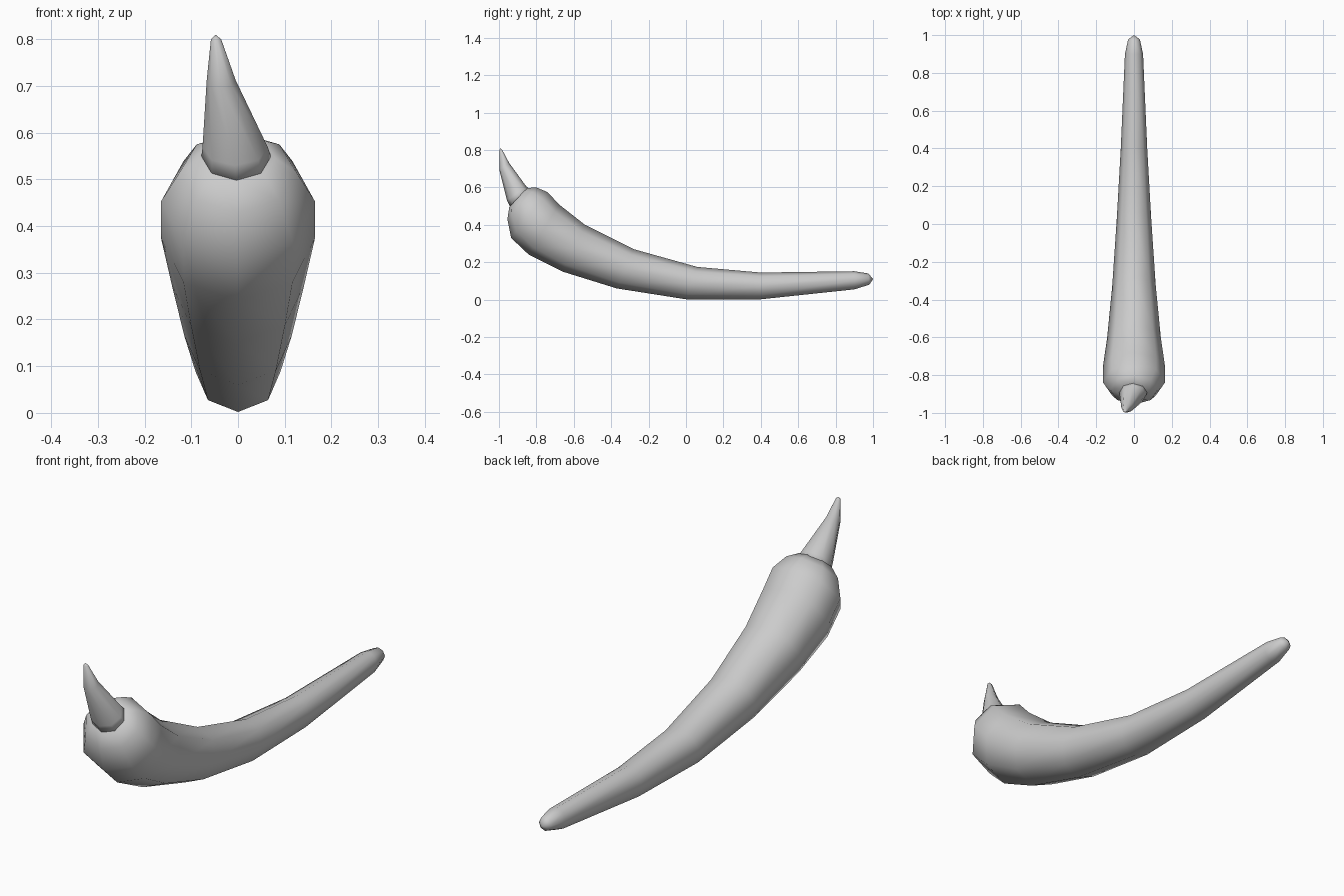
import bpy, bmesh, math
from mathutils import Vector

if "Cube" in bpy.data.objects:
    bpy.data.objects.remove(bpy.data.objects["Cube"])


def loft(name, rings, start, end, sides=8):
    """Skin elliptical rings: (top y, top z, bottom y, bottom z, centre x, half width)."""
    bm = bmesh.new()
    loops = []
    for ty, tz, by, bz, cx, hw in rings:
        mid = Vector((cx, (ty + by) / 2, (tz + bz) / 2))
        up = Vector((0, (ty - by) / 2, (tz - bz) / 2))
        side = Vector((hw, 0, 0))
        loops.append([bm.verts.new(mid + up * math.cos(a) + side * math.sin(a))
                      for a in (2 * math.pi * i / sides for i in range(sides))])
    for a, b in zip(loops, loops[1:]):
        for i in range(sides):
            j = (i + 1) % sides
            bm.faces.new((a[i], a[j], b[j], b[i]))
    # Close both ends to a point
    for loop, tip in ((loops[0], start), (loops[-1], end)):
        v = bm.verts.new(tip)
        for i in range(sides):
            bm.faces.new((loop[i], loop[(i + 1) % sides], v))
    bmesh.ops.recalc_face_normals(bm, faces=bm.faces)
    mesh = bpy.data.meshes.new(name)
    bm.to_mesh(mesh)
    bm.free()
    for p in mesh.polygons:
        p.use_smooth = True
    ob = bpy.data.objects.new(name, mesh)
    bpy.context.collection.objects.link(ob)
    return ob


# Curved tapering pod, from the narrow tip to the shoulder
loft("pepper_body", [
    (0.975, 0.14, 0.98, 0.08, 0, 0.031),
    (0.90, 0.152, 0.90, 0.055, 0, 0.048),
    (0.40, 0.145, 0.40, 0.002, 0, 0.07),
    (0.06, 0.175, 0.00, 0.002, 0, 0.091),
    (-0.28, 0.27, -0.37, 0.06, 0, 0.115),
    (-0.54, 0.40, -0.66, 0.15, 0, 0.142),
    (-0.68, 0.51, -0.84, 0.24, 0, 0.165),
    (-0.74, 0.575, -0.935, 0.33, 0, 0.165),
    (-0.80, 0.60, -0.955, 0.43, 0, 0.125),
    (-0.85, 0.597, -0.945, 0.495, 0, 0.08),
], (0, 1.0, 0.11), (0, -0.89, 0.54))

# Bent pointed stem, leaning to one side
loft("stem", [
    (-0.835, 0.59, -0.935, 0.485, -0.003, 0.077),
    (-0.855, 0.607, -0.957, 0.53, -0.006, 0.07),
    (-0.945, 0.73, -0.998, 0.695, -0.036, 0.031),
    (-0.982, 0.80, -0.998, 0.80, -0.047, 0.011),
], (0, -0.87, 0.52), (-0.048, -0.991, 0.81))
